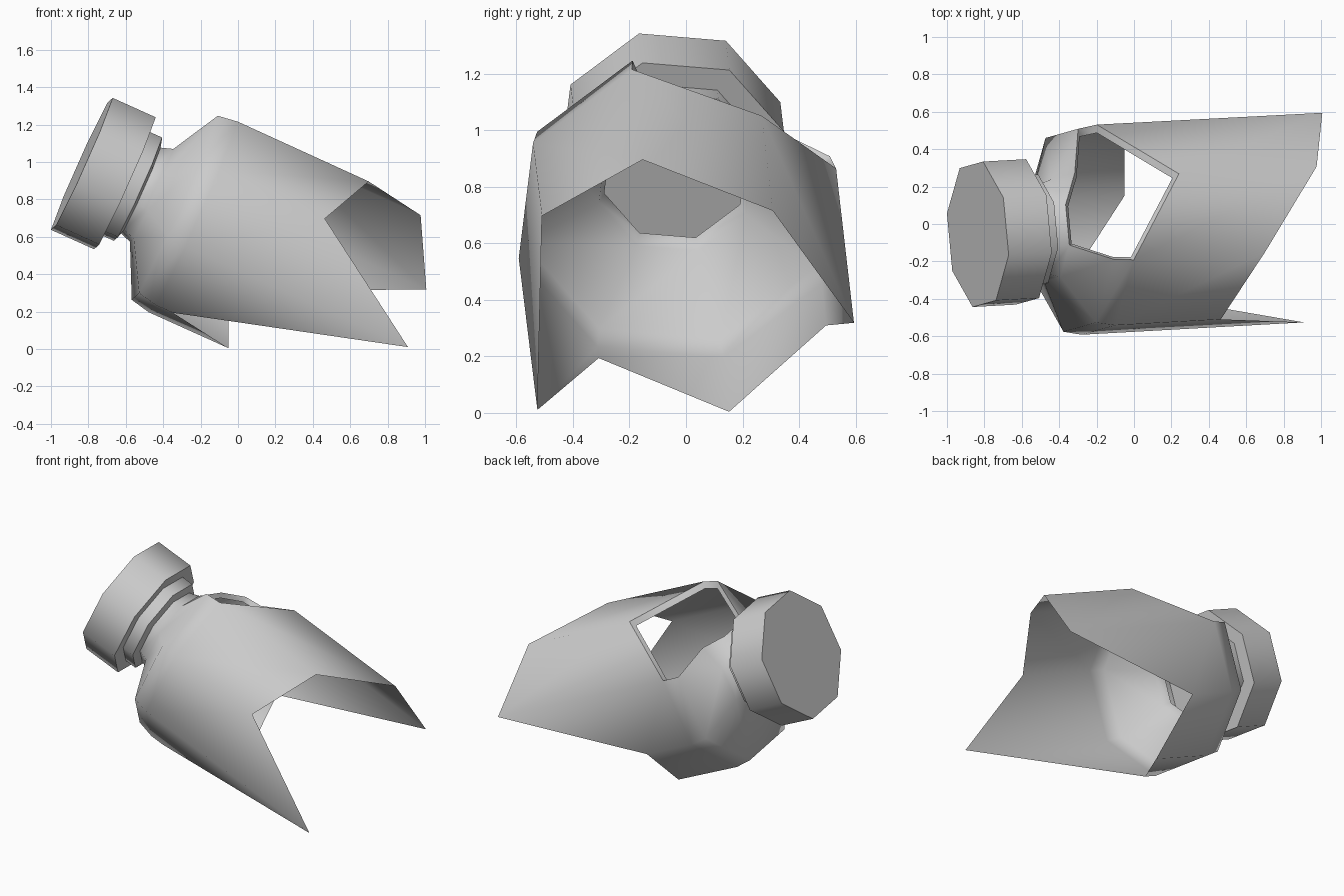
import bpy, bmesh
from math import cos, sin, radians
from mathutils import Vector

if "Cube" in bpy.data.objects:
    bpy.data.objects.remove(bpy.data.objects["Cube"])

SIDES = 8
AXIS = Vector((0.91, 0.05, -0.41)).normalized()
ORIGIN = Vector((-0.835, -0.055, 0.99))
SIDE = (Vector((0, 1, 0)) - AXIS * AXIS.y).normalized()
UP = AXIS.cross(SIDE).normalized()
if UP.z < 0:
    UP = -UP

grey = bpy.data.materials.new("plain_grey")
grey.use_nodes = True
colour = (0.6, 0.6, 0.6, 1)
grey.diffuse_color = colour
grey.node_tree.nodes["Principled BSDF"].inputs["Base Color"].default_value = colour


def point(k, t, r, shift=0.0):
    """Point on side k, at distance t along the bottle axis, at radius r."""
    a = radians(-16 + 360 / SIDES * k)
    return ORIGIN + AXIS * t + UP * (r * cos(a) - shift) + SIDE * (r * sin(a) - shift * 0.6)


def ring(bm, t, r, shift=0.0):
    ts = t if isinstance(t, list) else [t] * SIDES
    return [bm.verts.new(point(k, ts[k], r, shift)) for k in range(SIDES)]


def bridge(bm, a, b, skip=()):
    for k in range(SIDES):
        if k not in skip:
            n = (k + 1) % SIDES
            bm.faces.new((a[k], a[n], b[n], b[k]))


def finish(bm, name):
    loose = [v for v in bm.verts if not v.link_faces]
    bmesh.ops.delete(bm, geom=loose, context='VERTS')
    bmesh.ops.recalc_face_normals(bm, faces=bm.faces)
    mesh = bpy.data.meshes.new(name)
    bm.to_mesh(mesh)
    bm.free()
    mesh.materials.append(grey)
    obj = bpy.data.objects.new(name, mesh)
    bpy.context.collection.objects.link(obj)
    bpy.ops.object.select_all(action='DESELECT')
    obj.select_set(True)
    bpy.context.view_layer.objects.active = obj
    bpy.ops.object.shade_smooth_by_angle(angle=radians(60))


# Cap: closed eight-sided drum
bm = bmesh.new()
top, base = ring(bm, 0, 0.405), ring(bm, 0.253, 0.405)
bridge(bm, top, base)
bm.faces.new(top)
bm.faces.new(base)
finish(bm, "cap")

# Bottle: lip, neck, shoulder and body with a jagged broken end
bm = bmesh.new()
lip_top = ring(bm, 0.253, 0.317)
lip_base = ring(bm, 0.33, 0.317)
neck_top = ring(bm, 0.345, 0.262)
neck_base = ring(bm, 0.41, 0.285)
shoulder = ring(bm, 0.55, 0.565, 0.01)
body_start = [0.66] * SIDES
body_start[1] = 0.97
body = ring(bm, body_start, 0.585, 0.014)
broken = ring(bm, [1.43, 1.78, 1.985, 1.02, 1.13, 0.757, 1.966, 1.28], 0.583, 0.016)

bridge(bm, lip_top, lip_base)
bridge(bm, lip_base, neck_top)
bridge(bm, neck_top, neck_base)
bridge(bm, neck_base, shoulder, skip=(0, 1))
bridge(bm, shoulder, body, skip=(0, 1))
bridge(bm, body, broken)

# Shoulder remnant beside the hole
middle = bm.verts.new(point(1.5, 0.475, 0.39))
bm.faces.new((neck_base[1], neck_base[2], middle))
bm.faces.new((neck_base[2], shoulder[2], middle))

# Hole rim turned inwards
loop = [neck_base[0], neck_base[1], middle, shoulder[2], body[2],
        body[1], body[0], shoulder[0]]
centre = ORIGIN + AXIS * 0.7
inner = [bm.verts.new(centre + (v.co - centre) * 0.92) for v in loop]
bridge(bm, loop, inner)
finish(bm, "broken_bottle")
